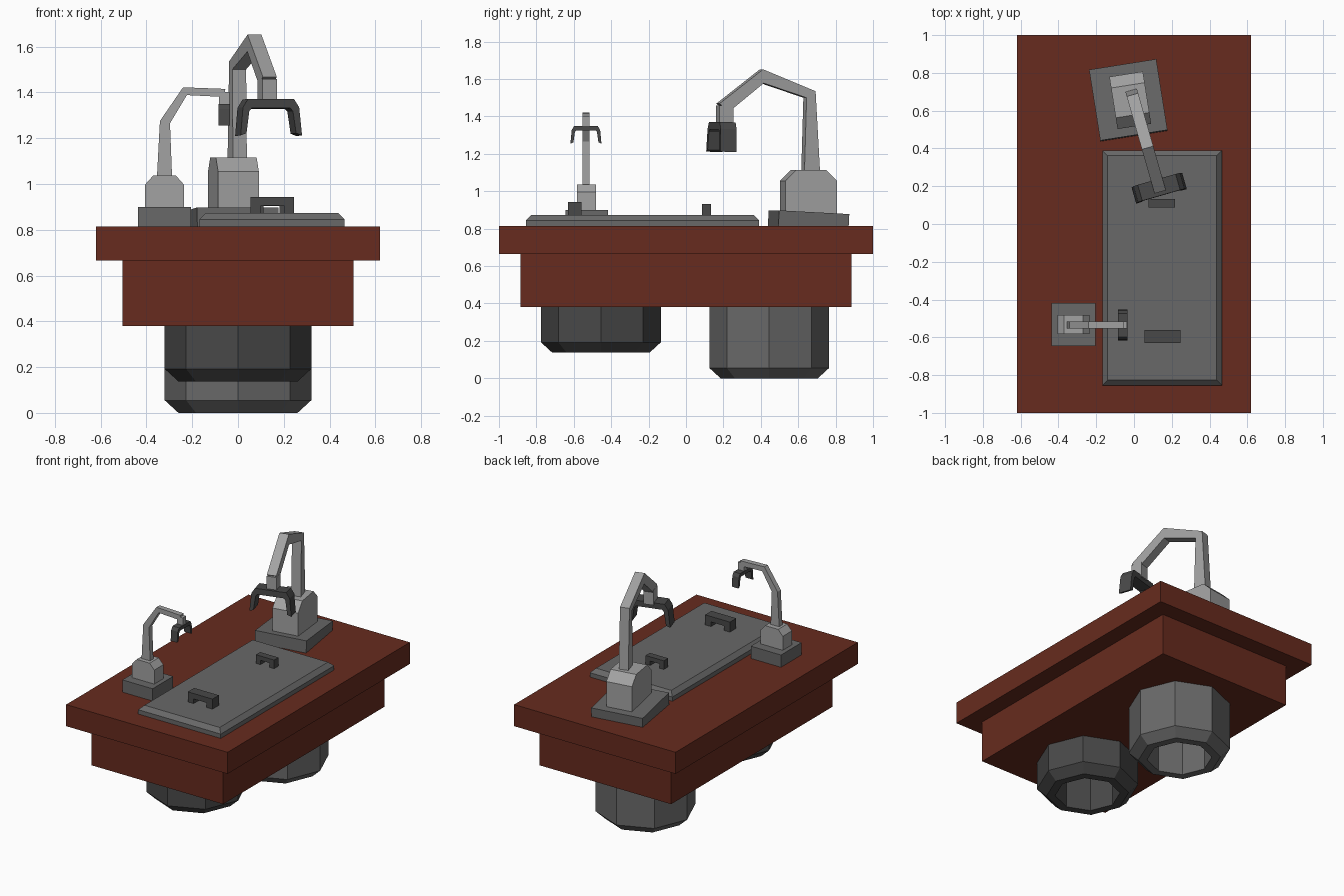
import bpy, bmesh
from math import radians, pi
from mathutils import Matrix, Vector

if "Cube" in bpy.data.objects:
    bpy.data.objects.remove(bpy.data.objects["Cube"])


def material(name, *rgb):
    m = bpy.data.materials.new(name)
    m.diffuse_color = (*rgb, 1)
    m.use_nodes = True
    m.node_tree.nodes["Principled BSDF"].inputs["Base Color"].default_value = m.diffuse_color
    return m


brown = material("brown_wood", 0.135, 0.024, 0.013)
light = material("light_metal", 0.36, 0.36, 0.36)
grey = material("grey_metal", 0.14, 0.14, 0.14)
dark = material("dark_metal", 0.065, 0.065, 0.065)


def finish(name, bm, mat, matrix=Matrix()):
    bmesh.ops.recalc_face_normals(bm, faces=bm.faces)
    me = bpy.data.meshes.new(name)
    bm.to_mesh(me)
    bm.free()
    me.materials.append(mat)
    ob = bpy.data.objects.new(name, me)
    ob.matrix_world = matrix
    bpy.context.collection.objects.link(ob)
    return ob


def box(name, mat, lo, hi, matrix=Matrix(), top_bevel=0):
    lo, hi = Vector(lo), Vector(hi)
    bm = bmesh.new()
    bmesh.ops.create_cube(bm, size=1)
    for v in bm.verts:
        v.co = (lo + hi) / 2 + v.co * (hi - lo)
    if top_bevel:
        edges = [e for e in bm.edges if all(v.co.z > hi.z - 1e-4 for v in e.verts)]
        bmesh.ops.bevel(bm, geom=edges, offset=top_bevel, segments=1, affect='EDGES')
    return finish(name, bm, mat, matrix)


def prism(name, mat, pts, depth, matrix=Matrix()):
    """Profile in local x/z, extruded along local y, centred."""
    bm = bmesh.new()
    face = bm.faces.new([bm.verts.new((x, -depth / 2, z)) for x, z in pts])
    ext = bmesh.ops.extrude_face_region(bm, geom=[face])
    for v in ext["geom"]:
        if isinstance(v, bmesh.types.BMVert):
            v.co.y += depth
    # keep the starting cap so the solid is closed
    if not any(all(abs(v.co.y + depth / 2) < 1e-6 for v in f.verts) for f in bm.faces):
        bmesh.ops.holes_fill(bm, edges=[e for e in bm.edges if e.is_boundary])
    return finish(name, bm, mat, matrix)


def mirrored(half):
    return half + [(-x, z) for x, z in reversed(half)]


def place(x, y, z=0, yaw=0):
    return Matrix.Translation((x, y, z)) @ Matrix.Rotation(radians(yaw), 4, 'Z')


def foot(name, mat, y, z0):
    """Hollow eight-sided foot with a chamfered lower rim."""
    prof = [(0.32, 0.382), (0.32, z0 + 0.055), (0.26, z0), (0.205, z0), (0.205, 0.382)]
    bm = bmesh.new()
    vs = [bm.verts.new((r, 0, z)) for r, z in prof]
    es = [bm.edges.new((vs[i], vs[(i + 1) % 5])) for i in range(5)]
    bmesh.ops.spin(bm, geom=vs + es, cent=(0, 0, 0), axis=(0, 0, 1),
                   angle=2 * pi, steps=8, use_duplicate=False)
    bmesh.ops.remove_doubles(bm, verts=bm.verts, dist=1e-4)
    finish(name, bm, mat, place(0, y))


def handle(name, x, y, w, leg, top, bar, depth):
    h = w / 2
    prism(name, dark, [(-h, 0.865), (-h, top), (h, top), (h, 0.865), (h - leg, 0.865),
                       (h - leg, top - bar), (leg - h, top - bar), (leg - h, 0.865)],
          depth, place(x, y))


def housing(name, length, width, z0, shoulder, top, chamfer, matrix):
    h = length / 2
    prism(name, light, mirrored([(-h, z0), (-h, shoulder), (chamfer - h, top)]), width, matrix)


def gripper(name, k, depth, z_top, matrix):
    """Three-sided claw, splayed towards the tips."""
    ring = mirrored([(-0.062, 0), (-0.076, -0.022), (-0.083, -0.095), (-0.067, -0.089),
                     (-0.059, -0.032), (-0.052, -0.024)])
    prism(name, dark, [(x * k, z_top + z * k) for x, z in ring], depth, matrix)


# Cabinet and counter
box("counter_top", brown, (-0.62, -1, 0.665), (0.62, 1, 0.815))
box("cabinet", brown, (-0.505, -0.885, 0.38), (0.505, 0.885, 0.665))

# Feet
foot("front_foot", dark, -0.455, 0.137)
foot("rear_foot", grey, 0.445, 0.0)

# Lid panel and handles
box("lid_panel", grey, (-0.168, -0.855, 0.81), (0.466, 0.39, 0.873), top_bevel=0.028)
handle("front_handle", 0.15, -0.595, 0.19, 0.045, 0.943, 0.038, 0.07)
handle("rear_handle", 0.147, 0.11, 0.14, 0.035, 0.933, 0.03, 0.047)

# Small arm, reaching to +x
box("small_arm_base", grey, (-0.437, -0.645, 0.81), (-0.205, -0.418, 0.9))
housing("small_arm_housing", 0.17, 0.1, 0.89, 0.997, 1.036, 0.035, place(-0.321, -0.532))
m = place(-0.321, -0.535)
prism("small_arm", light, [(-0.033, 1.03), (-0.02, 1.275), (0.081, 1.422), (0.266, 1.415),
                           (0.258, 1.38), (0.098, 1.388), (0.024, 1.265), (0.033, 1.03)],
      0.036, m)
box("small_wrist", light, (0.238, -0.018, 1.34), (0.284, 0.018, 1.402), m)
gripper("small_gripper", 1.0, 0.05, 1.35, place(-0.06, -0.535, 0, 90))

# Large arm, turned towards the front
m = place(-0.03, 0.655, 0.838, -81) @ Matrix.Rotation(radians(-3), 4, 'Y')
box("large_arm_base", grey, (-0.19, -0.18, -0.05), (0.19, 0.18, 0.05), m)
housing("large_arm_housing", 0.28, 0.18, 0.86, 1.055, 1.115, 0.06, place(-0.02, 0.655, 0, -81))
m = place(-0.003, 0.665, 0, -74)
prism("large_arm", light, [(-0.045, 1.1), (-0.02, 1.535), (0.272, 1.652), (0.515, 1.468),
                           (0.455, 1.43), (0.268, 1.578), (0.03, 1.5), (0.042, 1.1)],
      0.063, m)
box("large_wrist", light, (0.438, -0.033, 1.355), (0.515, 0.033, 1.458), m)
tilt = Matrix.Translation((0.49, 0, 1.37)) @ Matrix.Rotation(radians(-2), 4, 'Y')
gripper("large_gripper", 1.68, 0.088, 0.0, m @ tilt @ Matrix.Rotation(pi / 2, 4, 'Z'))
